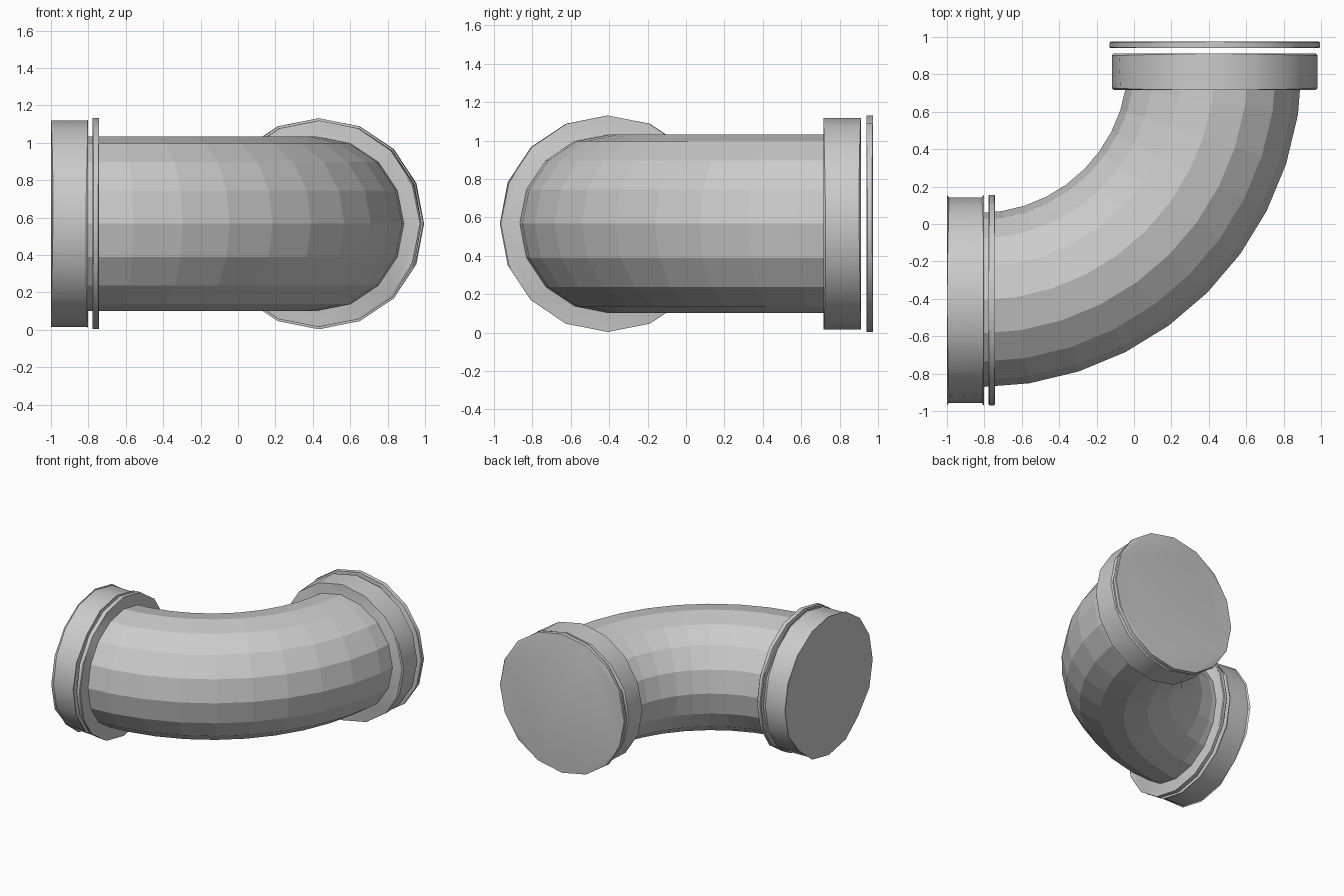
import bpy, bmesh, math
from mathutils import Matrix, Vector

cube = bpy.data.objects.get("Cube")
if cube:
    bpy.data.objects.remove(cube, do_unlink=True)

SIDES = 16
AXIS_Z = 0.567
BEND_CENTRE = Vector((-0.83, 0.855, AXIS_Z))
BEND_RADIUS = 1.262
PIPE_RADIUS = 0.466
BEND_STEPS = 10

metal = bpy.data.materials.new("grey_metal")
grey = (0.6, 0.6, 0.6, 1)
metal.diffuse_color = grey
metal.use_nodes = True
metal.node_tree.nodes["Principled BSDF"].inputs["Base Color"].default_value = grey


def finish(name, bm):
    bmesh.ops.recalc_face_normals(bm, faces=bm.faces)
    mesh = bpy.data.meshes.new(name)
    bm.to_mesh(mesh)
    bm.free()
    mesh.materials.append(metal)
    obj = bpy.data.objects.new(name, mesh)
    bpy.context.collection.objects.link(obj)
    return obj


def disc(name, axis, start, end, radius, chamfer):
    """Chamfered, smooth-sided disc between two positions along an axis."""
    bm = bmesh.new()
    bmesh.ops.create_cone(bm, cap_ends=True, segments=SIDES, radius1=radius,
                          radius2=radius, depth=end - start)
    middle = (start + end) / 2
    if axis == 'X':
        turn = Matrix.Rotation(math.pi / 2, 4, 'Y')
        place = Vector((middle, BEND_CENTRE.y - BEND_RADIUS, AXIS_Z))
    else:
        turn = Matrix.Rotation(math.pi / 2, 4, 'X')
        place = Vector((BEND_CENTRE.x + BEND_RADIUS, middle, AXIS_Z))
    bm.transform(Matrix.Translation(place) @ turn)
    rims = [e for e in bm.edges if e.calc_face_angle() > 1]
    bmesh.ops.bevel(bm, geom=rims, offset=chamfer, segments=1, affect='EDGES')
    obj = finish(name, bm)
    bpy.ops.object.select_all(action='DESELECT')
    obj.select_set(True)
    bpy.context.view_layer.objects.active = obj
    bpy.ops.object.shade_smooth_by_angle(angle=math.radians(30))


# Faceted quarter-turn pipe, swept about a vertical axis
bm = bmesh.new()
rings = []
for i in range(BEND_STEPS + 1):
    a = math.pi / 2 * i / BEND_STEPS
    outward = Vector((math.sin(a), -math.cos(a), 0))
    ring = []
    for j in range(SIDES):
        t = math.tau * j / SIDES
        reach = BEND_RADIUS + PIPE_RADIUS * math.cos(t)
        rise = Vector((0, 0, PIPE_RADIUS * math.sin(t)))
        ring.append(bm.verts.new(BEND_CENTRE + outward * reach + rise))
    rings.append(ring)
for a, b in zip(rings, rings[1:]):
    for j in range(SIDES):
        k = (j + 1) % SIDES
        bm.faces.new((a[j], a[k], b[k], b[j]))
bm.faces.new(rings[0])
bm.faces.new(rings[-1])
finish("elbow_pipe", bm)

# Collars and thin gasket plates at each end
disc("side_collar", 'X', -1.0, -0.803, 0.552, 0.011)
disc("side_gasket", 'X', -0.778, -0.743, 0.564, 0.006)
disc("back_collar", 'Y', 0.717, 0.912, 0.552, 0.011)
disc("back_gasket", 'Y', 0.94, 0.975, 0.564, 0.006)
